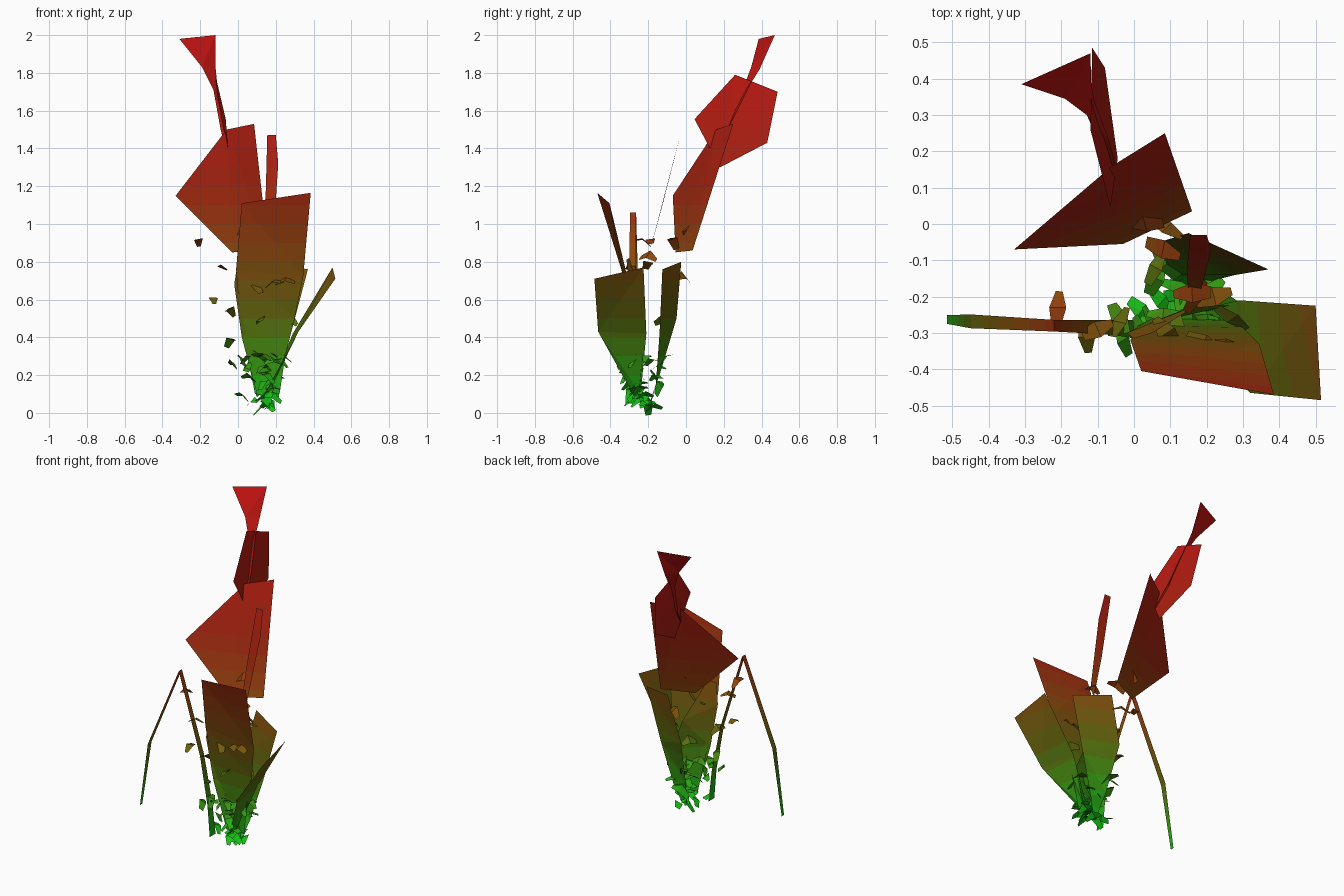
import bpy, bmesh, math, random
from mathutils import Vector

random.seed(4)
BAND = 0.1
mats = []

# Green to red gradient, one material per height band
def linear(c):
    return ((c + 0.055) / 1.055) ** 2.4 if c > 0.04 else c / 12.92

STOPS = [(0.0, (0.06, 0.80, 0.09)), (0.5, (0.36, 0.40, 0.05)),
         (0.85, (0.55, 0.28, 0.05)), (1.2, (0.64, 0.14, 0.06)), (2.0, (0.78, 0.07, 0.07))]
for i in range(20):
    z = (i + 0.5) * BAND
    for (z0, c0), (z1, c1) in zip(STOPS, STOPS[1:]):
        if z0 <= z <= z1:
            t = (z - z0) / (z1 - z0)
            col = [linear(a + (b - a) * t) for a, b in zip(c0, c1)]
            break
    m = bpy.data.materials.new(f"leaf_colour_{i}")
    m.diffuse_color = (*col, 1)
    mats.append(m)


def finish(name, bm):
    """Slice into height bands, colour them and link the object."""
    for i in range(1, 20):
        bmesh.ops.bisect_plane(bm, geom=bm.verts[:] + bm.edges[:] + bm.faces[:],
                               plane_co=(0, 0, i * BAND), plane_no=(0, 0, 1))
    for f in bm.faces:
        f.material_index = max(0, min(19, int(f.calc_center_median().z / BAND)))
    me = bpy.data.meshes.new(name)
    bm.to_mesh(me)
    bm.free()
    for m in mats:
        me.materials.append(m)
    bpy.context.collection.objects.link(bpy.data.objects.new(name, me))


def blade(name, left, right):
    """Leaf blade: quads between a left and a right edge."""
    bm = bmesh.new()
    a = [bm.verts.new(p) for p in left]
    b = [bm.verts.new(p) for p in right]
    for i in range(len(a) - 1):
        bm.faces.new((a[i], a[i + 1], b[i + 1], b[i]))
    bmesh.ops.triangulate(bm, faces=bm.faces[:])
    finish(name, bm)


def sheet(name, outline):
    """Leaf blade from a single outline."""
    bm = bmesh.new()
    bm.faces.new([bm.verts.new(p) for p in outline])
    bmesh.ops.triangulate(bm, faces=bm.faces[:])
    finish(name, bm)


def chips(name, spots, size):
    """Small bent leaflets, each two short quads."""
    bm = bmesh.new()
    for p in spots:
        p = Vector(p)
        ang = random.uniform(0, math.tau)
        d = Vector((math.cos(ang), math.sin(ang), random.uniform(-0.5, 0.7))) * size
        w = d.cross(Vector((random.uniform(-1, 1), random.uniform(-1, 1), 1))).normalized() * size * 0.32
        bend = Vector((0, 0, -0.3 * size))
        rows = [p - d * 0.6 + bend, p, p + d * 0.6 + bend]
        vs = [(bm.verts.new(r + w * k), bm.verts.new(r - w * k)) for r, k in zip(rows, (0.6, 1, 0.4))]
        for (a, b), (c, e) in zip(vs, vs[1:]):
            bm.faces.new((a, c, e, b))
    finish(name, bm)


# Top flared leaf on a thin stalk
blade("top_leaf",
      [(-0.31, 0.385, 1.98), (-0.19, 0.345, 1.83), (-0.13, 0.30, 1.71), (-0.09, 0.21, 1.49), (-0.055, 0.13, 1.39)],
      [(-0.12, 0.47, 2.0), (-0.118, 0.39, 1.82), (-0.11, 0.34, 1.74), (-0.07, 0.235, 1.53), (-0.045, 0.14, 1.40)])

# Upright side leaf below it
sheet("upper_side_leaf", [(-0.065, 0.045, 1.555), (-0.12, 0.26, 1.79), (-0.115, 0.485, 1.70),
                          (-0.08, 0.43, 1.43), (-0.045, 0.18, 1.30)])

# Big red leaf
sheet("red_leaf", [(-0.33, -0.07, 1.15), (-0.06, 0.16, 1.50), (0.085, 0.25, 1.53),
                   (0.16, 0.035, 0.86), (-0.03, -0.055, 0.85)])

# Narrow upright leaf
blade("narrow_leaf",
      [(0.155, -0.03, 1.47), (0.145, -0.125, 1.10), (0.15, -0.19, 0.86)],
      [(0.20, -0.03, 1.47), (0.213, -0.07, 1.32), (0.185, -0.18, 0.90)])

# Tall front leaf
blade("front_leaf",
      [(0.02, -0.405, 1.11), (-0.01, -0.32, 0.76), (0.01, -0.28, 0.5), (0.05, -0.26, 0.3), (0.09, -0.25, 0.1)],
      [(0.385, -0.47, 1.165), (0.345, -0.33, 0.72), (0.30, -0.285, 0.5), (0.25, -0.265, 0.3), (0.22, -0.25, 0.1)])

# Leaf crossing behind the front leaf
blade("crossing_leaf",
      [(0.0, -0.315, 0.81), (-0.02, -0.30, 0.68), (0.02, -0.28, 0.4), (0.10, -0.26, 0.1)],
      [(0.05, -0.30, 0.82), (0.18, -0.22, 0.55), (0.26, -0.225, 0.35), (0.17, -0.25, 0.08)])

# Leaf leaning out to the right
blade("right_leaf",
      [(0.50, -0.225, 0.77), (0.29, -0.21, 0.42), (0.16, -0.24, 0.10)],
      [(0.515, -0.485, 0.71), (0.32, -0.465, 0.43), (0.13, -0.27, 0.08)])

# Rear leaf
blade("rear_leaf",
      [(0.15, -0.025, 0.80), (0.07, -0.05, 0.50), (0.10, -0.14, 0.20), (0.13, -0.20, 0.03)],
      [(0.37, -0.125, 0.76), (0.28, -0.14, 0.42), (0.20, -0.16, 0.15), (0.16, -0.19, 0.03)])

# Arching ribbon leaf drooping to the left
arch = [(0.02, -0.29, 0.05), (0.0, -0.29, 0.25), (-0.06, -0.285, 0.55), (-0.22, -0.28, 1.06),
        (-0.45, -0.268, 0.52), (-0.515, -0.263, 0.10)]
widths = (0.03, 0.025, 0.02, 0.016, 0.019, 0.012)
blade("arching_leaf", [(x, y - w, z) for (x, y, z), w in zip(arch, widths)],
      [(x, y + w, z) for (x, y, z), w in zip(arch, widths)])

# Leaflets along the arching leaf
chips("arch_leaflets", [(-0.21, -0.23, 0.92), (-0.10, -0.29, 0.78), (-0.13, -0.31, 0.61), (-0.04, -0.27, 0.55),
                        (-0.04, -0.26, 0.39), (-0.03, -0.32, 0.27), (0.02, -0.24, 0.10)], 0.075)

# Leaflets among the upper leaves
chips("upper_leaflets", [(0.03, 0.0, 0.98), (0.08, -0.07, 0.92), (0.09, -0.01, 0.73), (0.16, -0.19, 0.92),
                         (0.17, -0.20, 0.84), (0.22, -0.20, 0.80), (0.25, -0.34, 0.71), (0.19, -0.33, 0.70),
                         (0.09, -0.30, 0.68), (0.27, -0.26, 0.51), (0.12, -0.30, 0.5), (0.06, -0.12, 0.5)], 0.085)

# Tuft of short leaflets at the base
tuft = []
for i in range(34):
    z = 0.05 + 0.27 * random.random() ** 1.3
    a = random.uniform(0, math.tau)
    r = random.uniform(0.2, 1) * (0.05 + 0.18 * z)
    tuft.append((0.13 + r * 1.2 * math.cos(a), -0.255 + r * math.sin(a), z))
chips("base_tuft", tuft, 0.075)
chips("rear_tuft", [(0.13, -0.20, 0.04), (0.17, -0.17, 0.04), (0.06, -0.15, 0.25), (0.09, -0.11, 0.30),
                    (0.14, -0.14, 0.15), (0.2, -0.16, 0.2)], 0.08)
